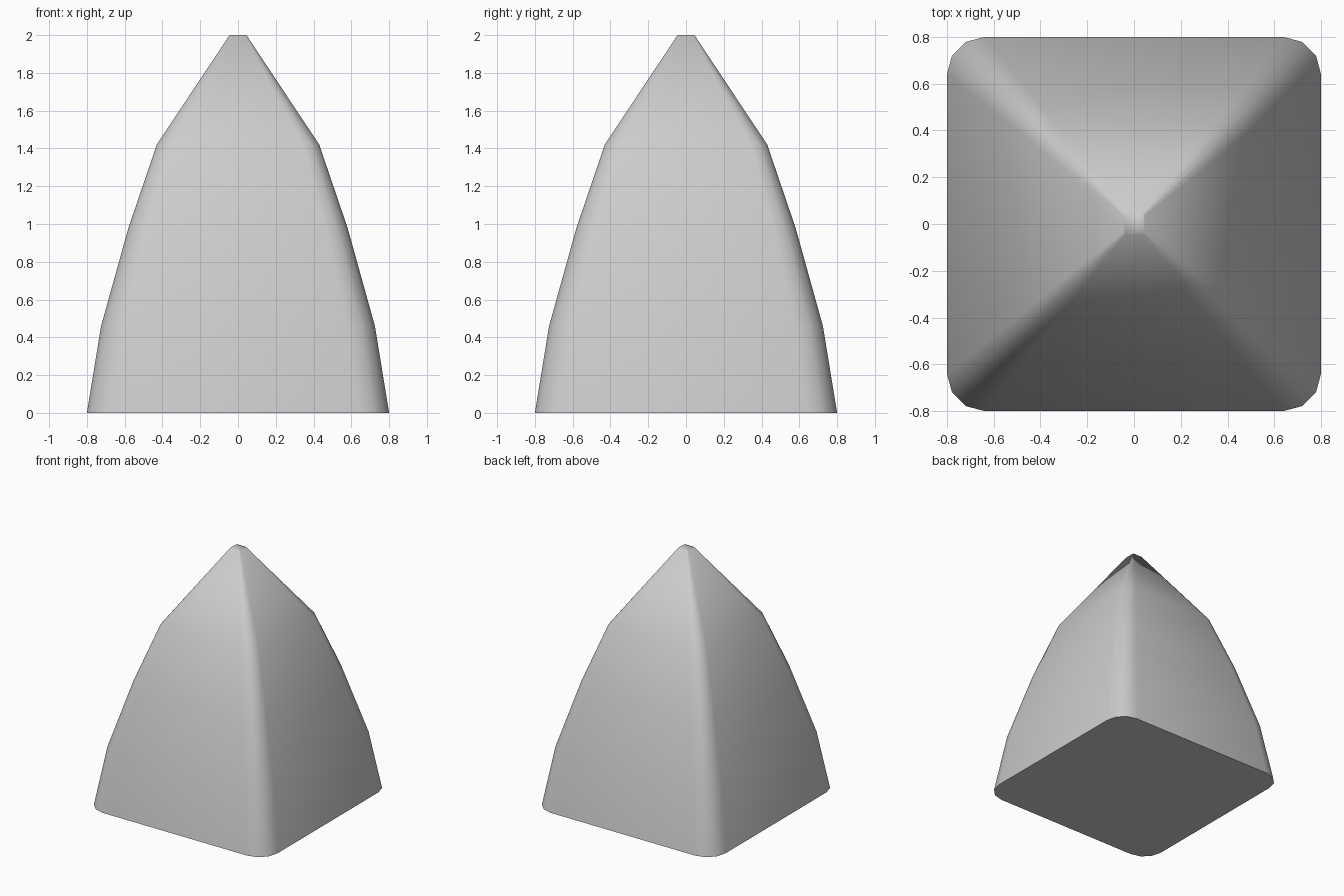
import bpy
import bmesh
import math

cube = bpy.data.objects.get("Cube")
if cube:
    bpy.data.objects.remove(cube, do_unlink=True)

# Half width and height of each ring, from base to tip
PROFILE = [(0.80, 0.0), (0.725, 0.46), (0.58, 0.98), (0.43, 1.42), (0.045, 2.0)]
CORNER = 0.2      # corner radius as a share of the half width
SEGMENTS = 3      # faces per rounded corner


def rounded_square(half, z):
    """Points of a square ring with rounded corners, counter-clockwise."""
    radius = half * CORNER
    points = []
    for quarter in range(4):
        middle = math.radians(45 + 90 * quarter)
        cx = math.copysign(half - radius, math.cos(middle))
        cy = math.copysign(half - radius, math.sin(middle))
        for step in range(SEGMENTS + 1):
            a = math.radians(90 * quarter + 90 * step / SEGMENTS)
            points.append((cx + radius * math.cos(a), cy + radius * math.sin(a), z))
    return points


# Stacked rings joined by quads, capped at both ends
bm = bmesh.new()
rings = [[bm.verts.new(p) for p in rounded_square(h, z)] for h, z in PROFILE]
for low, high in zip(rings, rings[1:]):
    n = len(low)
    for i in range(n):
        j = (i + 1) % n
        bm.faces.new((low[i], low[j], high[j], high[i]))
bm.faces.new(rings[0][::-1])
bm.faces.new(rings[-1])

mesh = bpy.data.meshes.new("tapered_spike")
bm.to_mesh(mesh)
bm.free()
spike = bpy.data.objects.new("tapered_spike", mesh)
bpy.context.collection.objects.link(spike)

# Plain grey material
grey = bpy.data.materials.new("light_grey")
grey.use_nodes = True
colour = (0.6, 0.6, 0.6, 1.0)
grey.diffuse_color = colour
grey.node_tree.nodes["Principled BSDF"].inputs["Base Color"].default_value = colour
mesh.materials.append(grey)

# Smooth sides and tip, sharp base edge
bpy.ops.object.select_all(action="DESELECT")
spike.select_set(True)
bpy.context.view_layer.objects.active = spike
bpy.ops.object.shade_smooth_by_angle(angle=math.radians(65))
